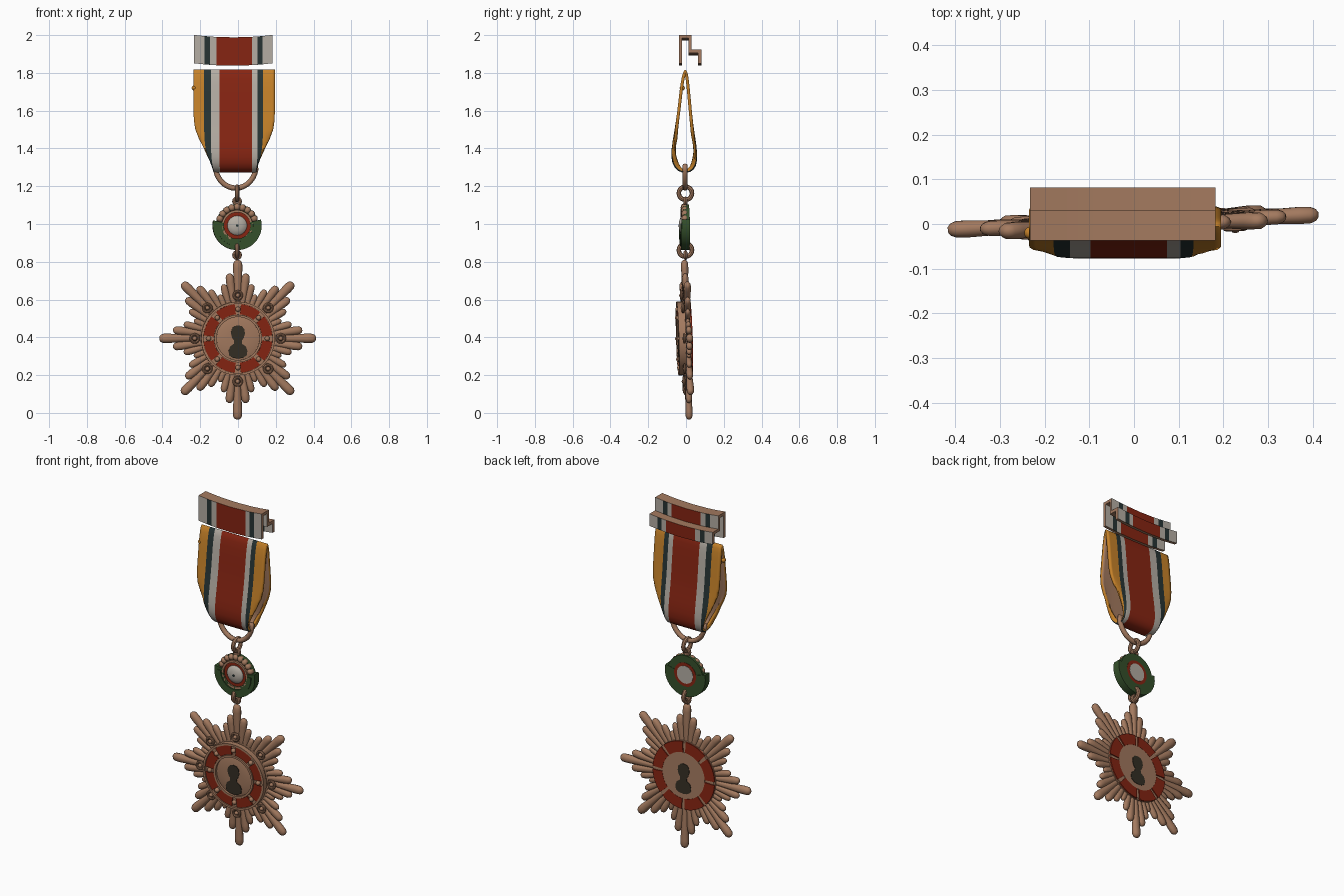
import bpy, bmesh
from math import sin, cos, pi, radians
from mathutils import Matrix, Vector

cube = bpy.data.objects.get("Cube")
if cube:
    bpy.data.objects.remove(cube)


def material(name, rgb):
    m = bpy.data.materials.new(name)
    m.use_nodes = True
    m.diffuse_color = (*rgb, 1)
    m.node_tree.nodes["Principled BSDF"].inputs["Base Color"].default_value = (*rgb, 1)
    return m


bronze = material("bronze", (0.37, 0.195, 0.115))
red = material("red", (0.24, 0.018, 0.006))
white = material("off white", (0.46, 0.42, 0.37))
dark = material("dark slate", (0.02, 0.034, 0.034))
orange = material("orange", (0.56, 0.22, 0.022))
green = material("green", (0.035, 0.08, 0.024))
umber = material("umber", (0.035, 0.028, 0.018))


def finish(name, bm, mats, matrix=None, angle=35):
    bmesh.ops.remove_doubles(bm, verts=bm.verts, dist=1e-5)
    bmesh.ops.recalc_face_normals(bm, faces=bm.faces)
    me = bpy.data.meshes.new(name)
    bm.to_mesh(me)
    bm.free()
    for m in mats:
        me.materials.append(m)
    ob = bpy.data.objects.new(name, me)
    bpy.context.collection.objects.link(ob)
    if matrix:
        ob.matrix_world = matrix
    bpy.ops.object.select_all(action='DESELECT')
    ob.select_set(True)
    bpy.context.view_layer.objects.active = ob
    bpy.ops.object.shade_smooth_by_angle(angle=radians(angle))
    return ob


def skin(bm, rows, wrap_rows, wrap_cols, index=None):
    """Bridge rows of points with quads."""
    vs = [[bm.verts.new(p) for p in row] for row in rows]
    n, k = len(vs), len(vs[0])
    for i in range(n if wrap_rows else n - 1):
        for j in range(k if wrap_cols else k - 1):
            a, b = vs[i], vs[(i + 1) % n]
            f = bm.faces.new((a[j], a[(j + 1) % k], b[(j + 1) % k], b[j]))
            f.material_index = index(j) if index else 0
    return vs


def lathe(bm, pts, matrix, segs=8):
    """Spin (radius, height) points about the local z axis, capping the ends."""
    rows = [[matrix @ Vector((r * cos(2 * pi * s / segs), r * sin(2 * pi * s / segs), h))
             for s in range(segs)] for r, h in pts]
    vs = skin(bm, rows, False, True)
    bm.faces.new(vs[0])
    bm.faces.new(vs[-1])


def sector(bm, r0, r1, y0, y1, a0=0, a1=360, steps=48):
    """Flat ring segment facing -y, angles from +x towards +z."""
    full = a1 - a0 >= 360
    rows = []
    for s in range(steps if full else steps + 1):
        a = radians(a0 + (a1 - a0) * s / steps)
        rows.append([(r * cos(a), y, r * sin(a)) for r, y in ((r0, y0), (r1, y0), (r1, y1), (r0, y1))])
    vs = skin(bm, rows, full, True)
    if not full:
        bm.faces.new(vs[0])
        bm.faces.new(vs[-1])


def torus(bm, major, minor, matrix, segs=20, sides=8):
    rows = []
    for s in range(segs):
        a = 2 * pi * s / segs
        rows.append([matrix @ Vector(((major + minor * cos(2 * pi * t / sides)) * cos(a),
                                      (major + minor * cos(2 * pi * t / sides)) * sin(a),
                                      minor * sin(2 * pi * t / sides))) for t in range(sides)])
    skin(bm, rows, True, True)


def place(x, y, z):
    return Matrix.Translation((x, y, z))


FACE = Matrix.Rotation(radians(90), 4, 'X')     # local z points to the front
SIDE = Matrix.Rotation(radians(90), 4, 'Y')
STRIPES = [dark, white, red, orange, bronze]

# ---- Folded bar, striped on its upright faces
profile = [(-.037, 1.85), (-.037, 2), (.03, 2), (.03, 1.922), (.082, 1.922), (.082, 1.85),
           (.064, 1.85), (.064, 1.905), (.014, 1.905), (.014, 1.983), (-.02, 1.983), (-.02, 1.85)]
columns = [-.233, -.178, -.148, -.115, -.02, .075, .102, .13, .182]
codes = [1, 0, 1, 2, 2, 1, 0, 1]
bm = bmesh.new()
rows = [[(x, y, z - .012 + .3 * (x + .025) ** 2) for y, z in profile] for x in columns]
ends = skin(bm, rows, False, True)
bm.faces.new(ends[0])
bm.faces.new(ends[-1])
bm.normal_update()
for f in bm.faces:
    c = f.calc_center_median().x
    f.material_index = 4
    if abs(f.normal.y) > .5:
        f.material_index = next(k for k, lo, hi in zip(codes, columns, columns[1:]) if lo < c < hi)
finish("ribbon_bar", bm, STRIPES)

# ---- Hanging ribbon: a pinched loop whose edges tuck in near the ring
loop = [(-.005, 1.828), (-.022, 1.79), (-.035, 1.7), (-.045, 1.6), (-.06, 1.5), (-.08, 1.39),
        (-.077, 1.32), (-.045, 1.276), (0, 1.268), (.042, 1.28), (.063, 1.33), (.056, 1.42),
        (.038, 1.52), (.029, 1.62), (.017, 1.75), (.01, 1.8)]
columns = [-.235, -.205, -.182, -.145, -.1, -.04, .03, .078, .104, .132, .165, .195]
codes = [3, 3, 0, 1, 2, 2, 2, 1, 0, 3, 3]
rows = []
for y, z in loop:
    t = min(1, max(0, (1.49 - z) / .2))
    lo, hi = -.235 + .1 * t, .195 - .095 * t
    row = []
    for x in columns:
        edge = min(hi, max(lo, x))
        over = abs(x - edge)
        tuck = min(.45, over * 5)
        row.append((edge - (x - edge) * .1, y + (-.005 - y) * tuck, z + .04 * tuck))
    rows.append(row)
bm = bmesh.new()
skin(bm, rows, True, False, lambda j: codes[j])
ribbon = finish("ribbon", bm, STRIPES, angle=60)
ribbon.modifiers.new("smooth", 'SUBSURF').levels = 1
cloth = ribbon.modifiers.new("cloth", 'SOLIDIFY')
cloth.thickness, cloth.offset, cloth.material_offset = .016, -1, 4
bm = bmesh.new()
bmesh.ops.create_icosphere(bm, subdivisions=2, radius=.014, matrix=place(-.232, -.02, 1.72))
finish("ribbon_edge_knot", bm, [orange])

# ---- D-shaped suspension ring
path = [(-.012 + .108 * cos(a), 1.31 + .12 * sin(a)) for a in [pi + pi * i / 16 for i in range(17)]]
curve = bpy.data.curves.new("suspension_ring", 'CURVE')
curve.dimensions = '3D'
curve.bevel_depth, curve.bevel_resolution = .014, 2
spline = curve.splines.new('POLY')
spline.points.add(len(path) - 1)
for p, (x, z) in zip(spline.points, path):
    p.co = (x, -.005, z, 1)
spline.use_cyclic_u = True
curve.materials.append(bronze)
bpy.context.collection.objects.link(bpy.data.objects.new("suspension_ring", curve))

# ---- Connecting links and lugs
for name, z in (("upper_link", 1.163), ("lower_link", .862)):
    bm = bmesh.new()
    torus(bm, .035, .012, place(-.005, -.003, z) @ SIDE)
    finish(name, bm, [bronze])
bm = bmesh.new()
for z in (1.12, .885, .835):
    torus(bm, .016, .01, place(-.005, -.003, z) @ FACE, 14)
finish("link_lugs", bm, [bronze])

# ---- Round pendant with wreath
hub = place(-.005, -.003, .992) @ Matrix.Rotation(radians(2), 4, 'Z')
bm = bmesh.new()
sector(bm, .062, .112, -.012, .018)
sector(bm, .07, .13, -.024, .02, 168, 374, 28)
sector(bm, .085, .108, -.03, .02, 176, 366, 28)
finish("pendant_green_ring", bm, [green], hub)
bm = bmesh.new()
for i in range(9):
    a = radians(22 + 17 * i)
    bmesh.ops.create_icosphere(bm, subdivisions=2, radius=.019,
                               matrix=place(.098 * cos(a), -.006, .098 * sin(a)))
sector(bm, .07, .082, -.024, .014)
finish("pendant_wreath", bm, [bronze], hub)
bm = bmesh.new()
sector(bm, .05, .07, -.016, .02)
finish("pendant_red_ring", bm, [red], hub)
bm = bmesh.new()
lathe(bm, [(.052, -.022), (.052, .018), (.044, .026), (.026, .032), (.008, .035)], FACE, 24)
finish("pendant_white_dome", bm, [white], hub)
bm = bmesh.new()
lathe(bm, [(.007, .03), (.007, .037)], FACE, 10)
finish("pendant_centre_pin", bm, [dark], hub)

# ---- Eight-pointed star of rounded rays
star = place(-.002, .004, .395) @ Matrix.Rotation(radians(2.3), 4, 'Z') @ Matrix.Rotation(radians(1.7), 4, 'X')
lengths = [.415, .345, .295, .25, .295, .345]
bm = bmesh.new()
for i in range(48):
    end = lengths[i % 6] + (.015 if i == 12 else 0)
    w = .025 if i % 6 == 0 else .062 * end + .001
    turn = Matrix.Rotation(radians(7.5 * i), 4, 'Y') @ SIDE
    flat = Matrix.Diagonal((1, .8, 1, 1))
    lathe(bm, [(.009, .1), (w, end - .045), (w * .95, end - .018), (w * .7, end - .006), (w * .3, end)],
          turn @ flat, 10)
sector(bm, .0, .2, -.012, .016)
finish("star_rays", bm, [bronze], star, 50)

# ---- Small bosses between the medallion and the ray tips
bm = bmesh.new()
for i in range(8):
    a = radians(45 * i)
    spot = place(.228 * cos(a), -.022, .228 * sin(a))
    torus(bm, .021, .007, spot @ FACE, 16)
    bmesh.ops.create_icosphere(bm, subdivisions=2, radius=.012, matrix=spot)
finish("star_bosses", bm, [bronze], star)

# ---- Medallion body with rims, seen on both sides
bm = bmesh.new()
sector(bm, 0, .19, -.036, .018)
for r in (.114, .183):
    sector(bm, r, r + .012, -.049, -.02)
lathe(bm, [(.112, .03), (.112, .038), (.09, .043), (.05, .045)], FACE, 40)
for i in range(8):
    a = radians(45 * i)
    spot = place(.155 * cos(a), -.042, .155 * sin(a))
    bmesh.ops.create_icosphere(bm, subdivisions=2, radius=.014, matrix=spot)
sector(bm, 0, .135, .01, .0225)
finish("medallion", bm, [bronze], star)

# ---- Enamel ring segments front and back
bm = bmesh.new()
for i in range(8):
    sector(bm, .128, .182, -.043, -.034, 45 * i + 5, 45 * i + 40, 8)
    sector(bm, .135, .198, .014, .0235, 45 * i + 3, 45 * i + 42, 8)
finish("medallion_enamel", bm, [red], star)

# ---- Plain bust silhouette on both faces
half = [(0, .07), (.02, .066), (.034, .05), (.037, .025), (.03, .002), (.02, -.012),
        (.022, -.028), (.042, -.042), (.05, -.066), (.046, -.09), (.025, -.103), (0, -.106)]
outline = half + [(-x, z) for x, z in half[-2:0:-1]]
for name, y0, y1 in (("front_bust", -.0475, -.042), ("back_bust", .02, .025)):
    bm = bmesh.new()
    caps = skin(bm, [[(x, y, z) for x, z in outline] for y in (y0, y1)], False, True)
    bm.faces.new(caps[0])
    bm.faces.new(caps[1])
    finish(name, bm, [umber], star)
